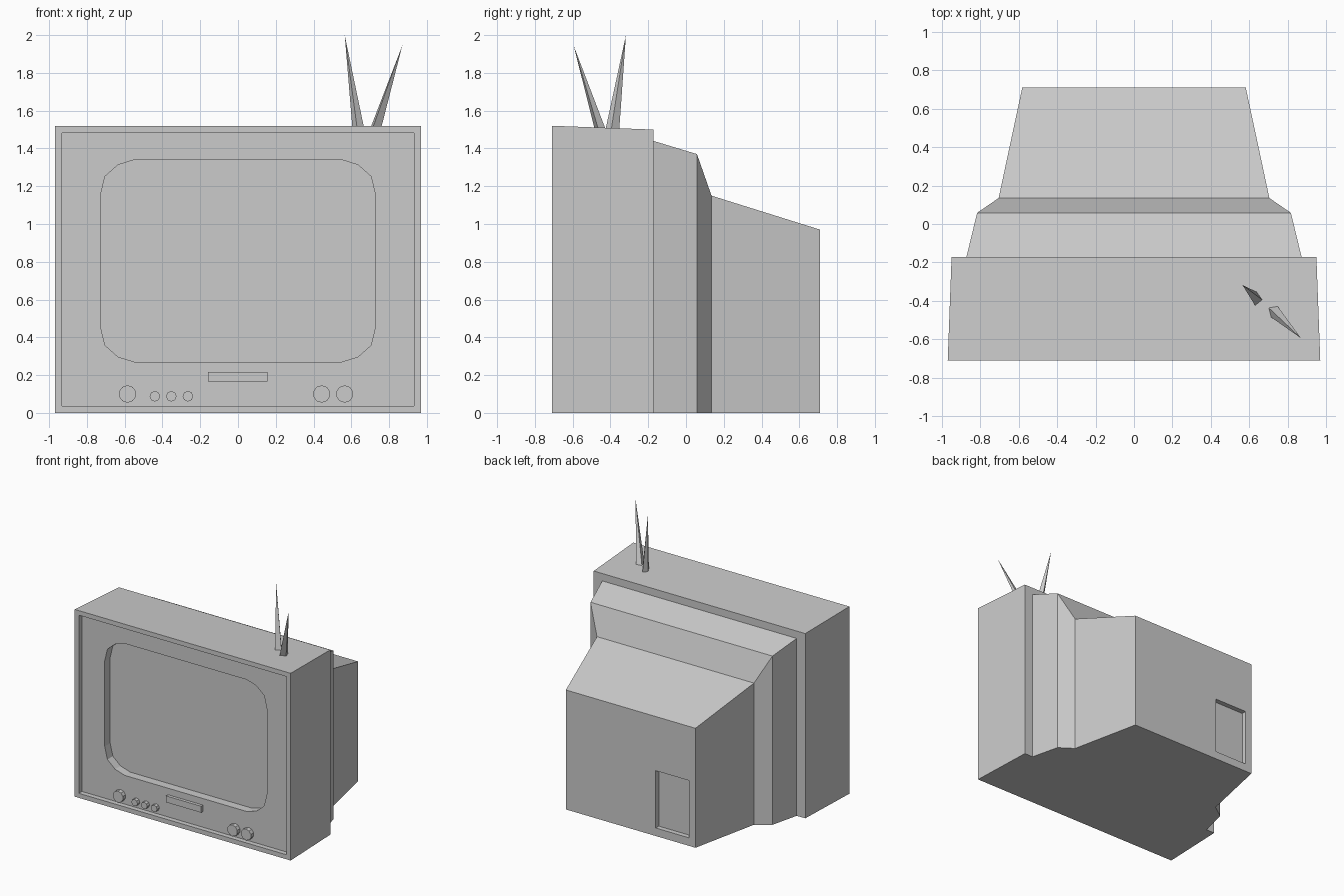
import bpy, bmesh
from math import pi
from mathutils import Matrix, Vector

if "Cube" in bpy.data.objects:
    bpy.data.objects.remove(bpy.data.objects["Cube"])


def finish(bm, name):
    bmesh.ops.recalc_face_normals(bm, faces=bm.faces)
    mesh = bpy.data.meshes.new(name)
    bm.to_mesh(mesh)
    bm.free()
    ob = bpy.data.objects.new(name, mesh)
    bpy.context.scene.collection.objects.link(ob)
    return ob


def prism(name, outline, y0, y1):
    """Extrude an (x, z) outline from y0 to y1."""
    bm = bmesh.new()
    a = [bm.verts.new((x, y0, z)) for x, z in outline]
    b = [bm.verts.new((x, y1, z)) for x, z in outline]
    bm.faces.new(a)
    bm.faces.new(b[::-1])
    for i in range(len(a)):
        j = (i + 1) % len(a)
        bm.faces.new((a[i], b[i], b[j], a[j]))
    return finish(bm, name)


def rect(x0, x1, z0, z1):
    return [(x0, z0), (x1, z0), (x1, z1), (x0, z1)]


def knob(name, x, z, r, sides, y0, y1):
    bm = bmesh.new()
    bmesh.ops.create_cone(bm, cap_ends=True, segments=sides, radius1=r, radius2=r,
                          depth=y1 - y0,
                          matrix=Matrix.Translation((x, (y0 + y1) / 2, z))
                          @ Matrix.Rotation(pi / 2, 4, 'X'))
    return finish(bm, name)


def spike(name, base, z, tip):
    bm = bmesh.new()
    b = [bm.verts.new((x, y, z)) for x, y in base]
    t = bm.verts.new(tip)
    bm.faces.new(b)
    for i in range(len(b)):
        bm.faces.new((b[i], b[(i + 1) % len(b)], t))
    return finish(bm, name)


def cut(target, cutter):
    cutter.hide_render = True
    cutter.display_type = 'WIRE'
    mod = target.modifiers.new(cutter.name, 'BOOLEAN')
    mod.operation = 'DIFFERENCE'
    mod.solver = 'EXACT'
    mod.object = cutter


FRONT, PANEL, SCREEN = -0.71, -0.67, -0.60

# Cabinet and stepped rear housing: sections of half width, y, top height
sections = [(0.97, FRONT, 1.52), (0.95, -0.173, 1.50), (0.873, -0.173, 1.44),
            (0.817, 0.058, 1.37), (0.705, 0.135, 1.15), (0.582, 0.71, 0.97)]
bm = bmesh.new()
rings = [[bm.verts.new(p) for p in ((-w, y, 0), (-w, y, h), (w, y, h), (w, y, 0))]
         for w, y, h in sections]
for a, b in zip(rings, rings[1:]):
    for i in range(3):
        bm.faces.new((a[i], a[i + 1], b[i + 1], b[i]))
front = bm.faces.new(rings[0])
bm.faces.new(rings[-1][::-1])
bm.faces.new([r[0] for r in rings] + [r[3] for r in reversed(rings)])
bmesh.ops.recalc_face_normals(bm, faces=bm.faces)
# Front panel set back inside a narrow rim: flat border, then recess walls
bmesh.ops.inset_region(bm, faces=[front], thickness=0.037, use_even_offset=True)
ext = bmesh.ops.extrude_discrete_faces(bm, faces=[front])
bmesh.ops.translate(bm, verts=ext['faces'][0].verts, vec=Vector((0, PANEL - FRONT, 0)))
body = finish(bm, "cabinet")

# Screen recess with faceted round corners
corner = [(0.728, 0.348), (0.704, 0.447), (0.635, 0.508), (0.548, 0.535)]
half = corner + [(-x, z) for x, z in reversed(corner)]
outline = [(x, 0.805 + z) for x, z in half + [(-x, -z) for x, z in half]]
cut(body, prism("screen_cutter", outline, -0.8, SCREEN))

# Shallow socket recess on the back
cut(body, prism("socket_cutter", rect(-0.525, -0.225, 0.065, 0.53), 0.67, 0.8))

# Controls on the front panel
prism("control_bar", rect(-0.16, 0.155, 0.165, 0.217), PANEL - 0.025, PANEL + 0.01)
for i, x in enumerate((-0.585, 0.443, 0.565)):
    knob(f"large_knob_{i + 1}", x, 0.10, 0.046, 10, PANEL - 0.035, PANEL + 0.01)
for i, x in enumerate((-0.44, -0.353, -0.265)):
    knob(f"small_knob_{i + 1}", x, 0.088, 0.028, 8, PANEL - 0.03, PANEL + 0.01)

# Pair of aerial spikes on top
spike("aerial_tall", [(0.606, -0.38), (0.631, -0.425), (0.668, -0.395), (0.638, -0.353)],
      1.505, (0.565, -0.318, 2.0))
spike("aerial_short", [(0.70, -0.435), (0.712, -0.484), (0.757, -0.465), (0.747, -0.427)],
      1.505, (0.87, -0.595, 1.945))
